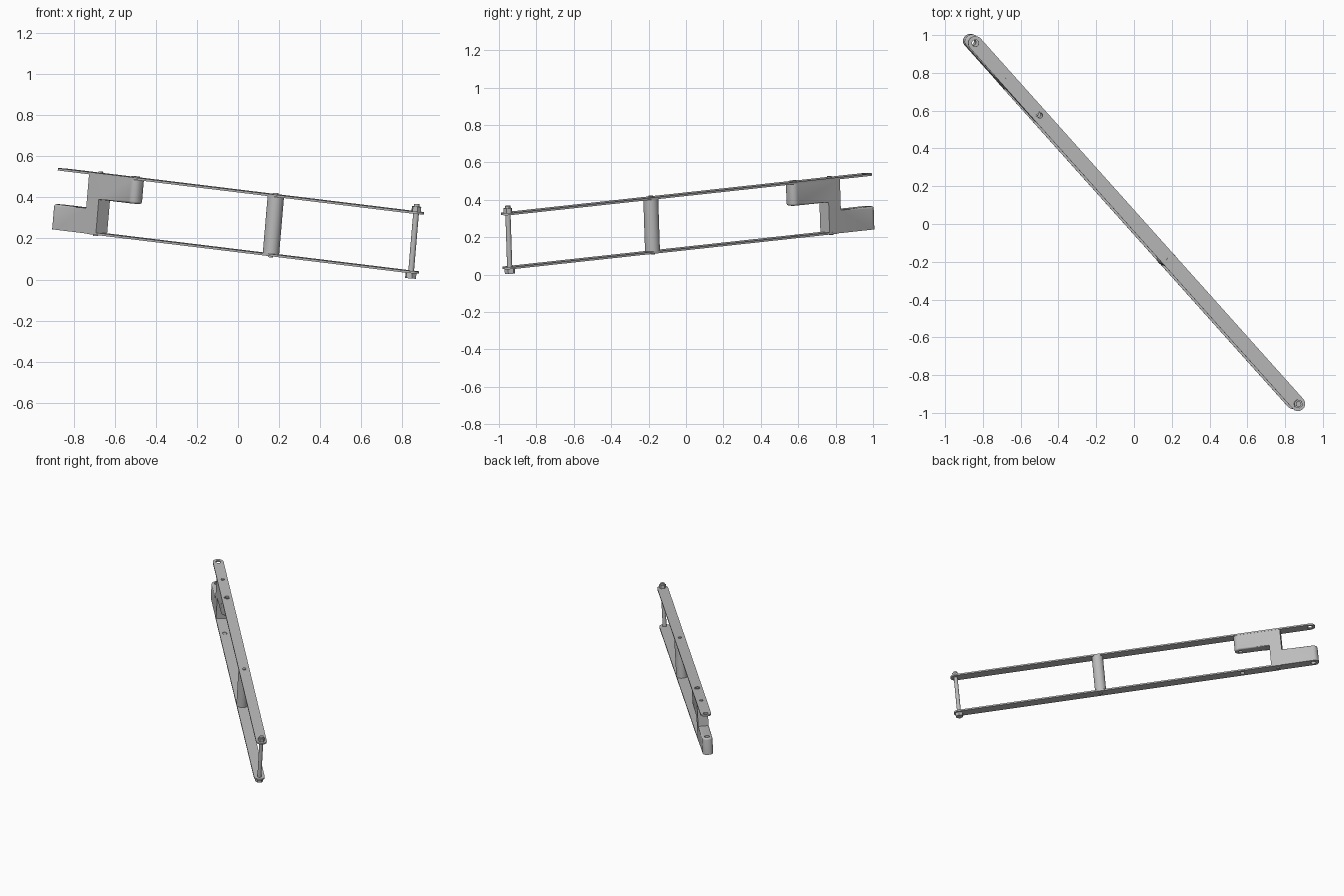
import bpy, bmesh, math
from mathutils import Vector, Matrix

if "Cube" in bpy.data.objects:
    bpy.data.objects.remove(bpy.data.objects["Cube"])

steel = bpy.data.materials.new("grey steel")
steel.use_nodes = True
steel.diffuse_color = (0.5, 0.5, 0.5, 1)
steel.node_tree.nodes["Principled BSDF"].inputs["Base Color"].default_value = (0.5, 0.5, 0.5, 1)

# Local frame: X runs along the bars, Z across the gap, Y over the bar width
ax = Vector((-0.665, 0.743, 0.081)).normalized()
az = Vector((0.085, 0, 1))
az.y = -(ax.x * az.x + ax.z * az.z) / ax.y
az.normalize()
ay = az.cross(ax)
FRAME = Matrix.Translation((0.868, -0.952, 0.326)) @ Matrix((ax, ay, az)).transposed().to_4x4()

PITCH = 0.257                 # hole spacing along the bars
SPACER, PIVOT, STEM, END = 4 * PITCH, 8 * PITCH, 9 * PITCH, 10 * PITCH
GAP = -0.29                   # lower bar relative to upper bar
R, T = 0.038, 0.0055          # half width and half thickness of the bars


def finish(name, bm):
    bmesh.ops.recalc_face_normals(bm, faces=bm.faces)
    mesh = bpy.data.meshes.new(name)
    bm.to_mesh(mesh)
    bm.free()
    mesh.materials.append(steel)
    ob = bpy.data.objects.new(name, mesh)
    ob.matrix_world = FRAME
    bpy.context.collection.objects.link(ob)
    return ob


def activate(ob):
    bpy.ops.object.select_all(action='DESELECT')
    ob.select_set(True)
    bpy.context.view_layer.objects.active = ob


def smooth(ob):
    activate(ob)
    bpy.ops.object.shade_smooth_by_angle(angle=math.radians(35))


def cylinder(name, x, z0, z1, r, sides=32):
    bm = bmesh.new()
    bmesh.ops.create_cone(bm, cap_ends=True, segments=sides, radius1=r, radius2=r, depth=z1 - z0,
                          matrix=Matrix.Translation((x, 0, (z0 + z1) / 2)))
    return finish(name, bm)


def drill(ob, x, r):
    cutter = cylinder("hole_cutter", x, -0.5, 0.2, r)
    cutter.hide_render = True
    mod = ob.modifiers.new("hole", 'BOOLEAN')
    mod.operation, mod.solver, mod.object = 'DIFFERENCE', 'EXACT', cutter
    activate(ob)
    bpy.ops.object.modifier_apply(modifier=mod.name)
    bpy.data.objects.remove(cutter)


def extrude(bm, points, offset):
    face = bm.faces.new([bm.verts.new(p) for p in points])
    moved = bmesh.ops.extrude_face_region(bm, geom=[face])["geom"]
    bmesh.ops.translate(bm, vec=offset, verts=[g for g in moved if isinstance(g, bmesh.types.BMVert)])


def bar(name, length, z, holes):
    pts = []
    for cx, start in ((0, 0.5), (length, -0.5)):
        for i in range(17):
            a = math.pi * (start + i / 16)
            pts.append((cx + R * math.cos(a), R * math.sin(a), z - T))
    bm = bmesh.new()
    extrude(bm, pts, (0, 0, 2 * T))
    ob = finish(name, bm)
    for x, r in holes:
        drill(ob, x, r)
    smooth(ob)


# Two flat bars with rounded ends
bar("upper_bar", END, 0, [(PIVOT, 0.014), (END, 0.018)])
bar("lower_bar", STEM, GAP, [(PIVOT, 0.016)])

# Z-shaped block: upper arm, stem and lower arm
W, ARM, HALF = 0.037, 0.118, 0.043
top, bottom = -T + 0.001, GAP - 0.004
upper_under, lower_over = top - ARM, bottom + ARM + 0.006
x0, x1 = PIVOT - 0.04, END + 0.04
outline = [(x0, top), (STEM + HALF, top), (STEM + HALF, lower_over), (x1, lower_over),
           (x1, bottom), (STEM - HALF, bottom), (STEM - HALF, upper_under), (x0, upper_under)]
bm = bmesh.new()
extrude(bm, [(x, -W, z) for x, z in outline], (0, 2 * W, 0))


def edges_where(test):
    return [e for e in bm.edges if all(test(v.co) for v in e.verts)]


# Round the arm ends in plan
tips = [e for x in (x0, x1) for e in edges_where(lambda c: abs(c.x - x) < 1e-5)
        if abs(e.verts[0].co.y - e.verts[1].co.y) < 1e-5]
bmesh.ops.bevel(bm, geom=tips, offset=0.033, segments=8, profile=0.5, affect='EDGES')
# Soften the free rims of both arms
rims = [e for z in (upper_under, lower_over) for e in edges_where(lambda c: abs(c.z - z) < 1e-5)]
bmesh.ops.bevel(bm, geom=rims, offset=0.012, segments=4, profile=0.5, affect='EDGES')
block = finish("z_block", bm)
drill(block, PIVOT, 0.014)
drill(block, END, 0.018)
smooth(block)

# Bushing rim around the pivot hole
rim = cylinder("pivot_bushing", PIVOT, T - 0.004, T + 0.005, 0.02)
drill(rim, PIVOT, 0.014)
smooth(rim)

# Round spacer, rivets and the clamping bolt
for name, x, z0, z1, r, sides in (
        ("spacer", SPACER, GAP + T - 0.001, -T + 0.001, 0.04, 48),
        ("spacer_rivet", SPACER, GAP - T - 0.007, T + 0.007, 0.012, 24),
        ("stem_rivet", STEM, GAP - T - 0.007, T + 0.007, 0.012, 24),
        ("bolt_shaft", 0, GAP - 0.01, 0.042, 0.014, 24),
        ("bolt_head", 0, GAP - T - 0.026, GAP - T + 0.001, 0.028, 6),
        ("bolt_nut", 0, T - 0.001, 0.03, 0.024, 6)):
    smooth(cylinder(name, x, z0, z1, r, sides))
